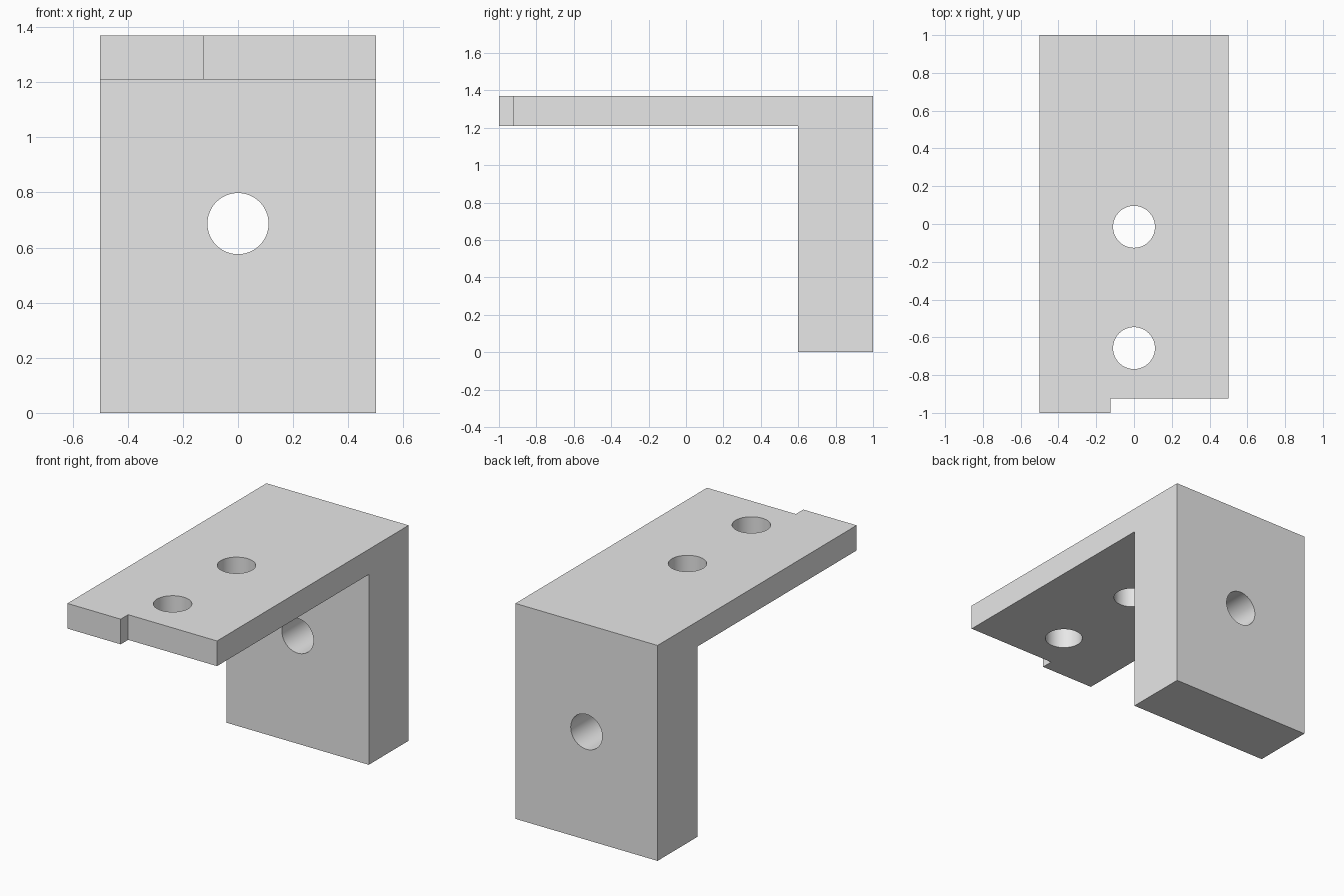
import bpy
import bmesh
from math import pi, radians

cube = bpy.data.objects.get("Cube")
if cube:
    bpy.data.objects.remove(cube, do_unlink=True)

HALF_WIDTH = 0.5
TOP, PLATE_BOTTOM = 1.37, 1.21
HOLE_RADIUS = 0.111

grey = bpy.data.materials.new("plain grey")
grey.use_nodes = True
grey.diffuse_color = (0.8, 0.8, 0.8, 1)
grey.node_tree.nodes["Principled BSDF"].inputs["Base Color"].default_value = (0.8, 0.8, 0.8, 1)


def cut(target, cutter):
    """Subtract the cutter from the target, then discard the cutter."""
    cutter.hide_render = True
    mod = target.modifiers.new(cutter.name, "BOOLEAN")
    mod.operation = "DIFFERENCE"
    mod.solver = "EXACT"
    mod.object = cutter
    bpy.context.view_layer.objects.active = target
    bpy.ops.object.modifier_apply(modifier=mod.name)
    bpy.data.objects.remove(cutter, do_unlink=True)


def drill(target, location, rotation=(0, 0, 0)):
    bpy.ops.mesh.primitive_cylinder_add(vertices=64, radius=HOLE_RADIUS, depth=0.8,
                                        location=location, rotation=rotation)
    bpy.context.object.name = "hole_cutter"
    cut(target, bpy.context.object)


# L-shaped side profile (y, z), extruded across the width
profile = [(-1, PLATE_BOTTOM), (0.6, PLATE_BOTTOM), (0.6, 0), (1, 0), (1, TOP), (-1, TOP)]
bm = bmesh.new()
face = bm.faces.new([bm.verts.new((-HALF_WIDTH, y, z)) for y, z in profile])
extruded = bmesh.ops.extrude_face_region(bm, geom=[face])["geom"]
bmesh.ops.translate(bm, vec=(2 * HALF_WIDTH, 0, 0),
                    verts=[v for v in extruded if isinstance(v, bmesh.types.BMVert)])
bmesh.ops.recalc_face_normals(bm, faces=bm.faces)
mesh = bpy.data.meshes.new("angle_bracket")
bm.to_mesh(mesh)
bm.free()
mesh.materials.append(grey)
bracket = bpy.data.objects.new("angle_bracket", mesh)
bpy.context.collection.objects.link(bracket)

# Step in the front edge, leaving a short tab on the right
step_left, step_right, step_back, step_front = -0.125, 0.7, -0.925, -1.2
bpy.ops.mesh.primitive_cube_add(
    size=1,
    location=((step_left + step_right) / 2, (step_back + step_front) / 2, TOP),
    scale=(step_right - step_left, step_back - step_front, 1))
bpy.context.object.name = "step_cutter"
cut(bracket, bpy.context.object)

# Two holes down through the plate, one through the upright
for y in (-0.015, -0.657):
    drill(bracket, (0, y, TOP))
drill(bracket, (0, 0.8, 0.687), (pi / 2, 0, 0))

# Smooth hole walls, crisp outer edges
bpy.ops.object.select_all(action="DESELECT")
bracket.select_set(True)
bpy.context.view_layer.objects.active = bracket
bpy.ops.object.shade_smooth_by_angle(angle=radians(30))
